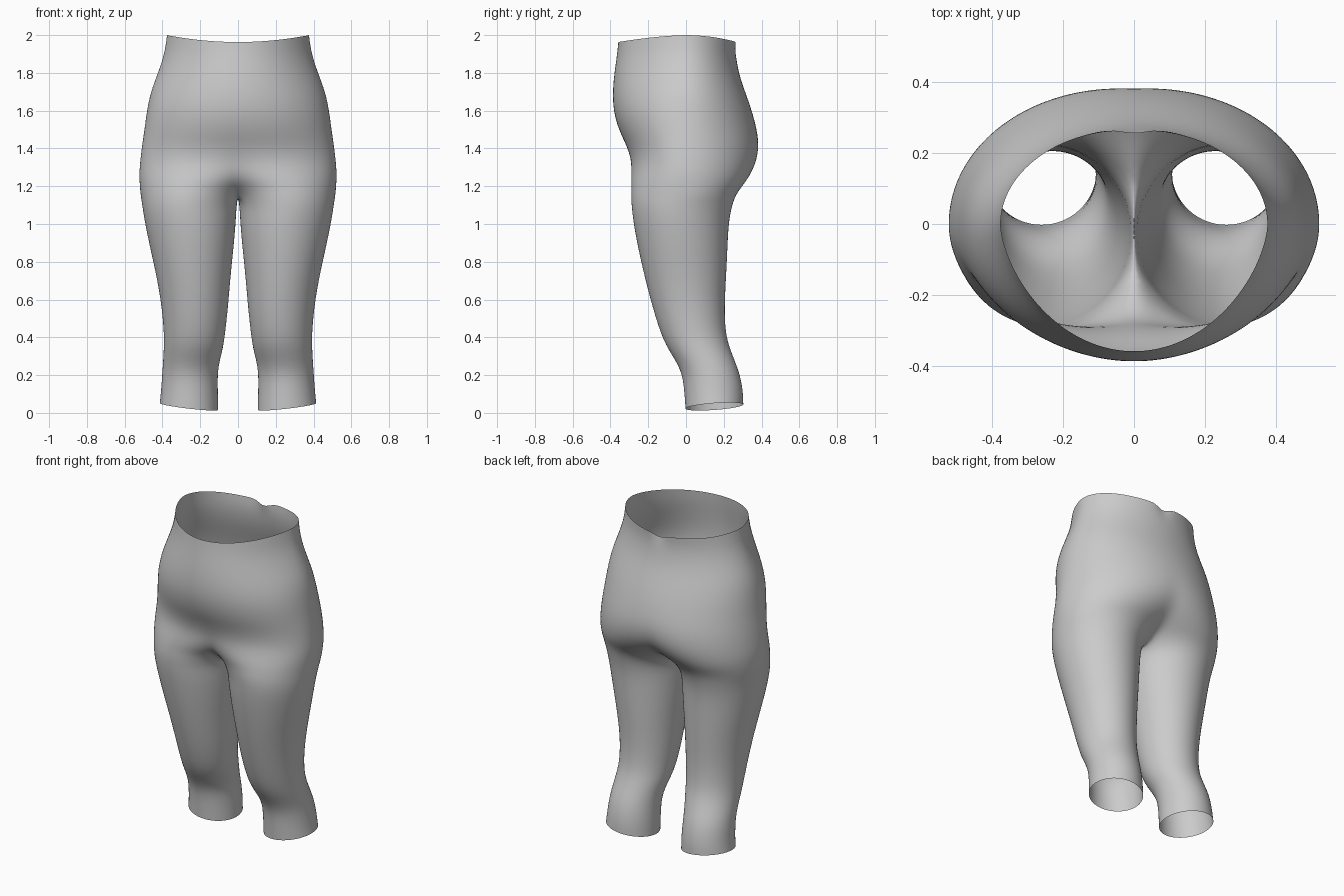
import bpy
import bmesh
from math import sin, cos, acos, pi, radians, exp

if "Cube" in bpy.data.objects:
    bpy.data.objects.remove(bpy.data.objects["Cube"])

OUTER, INNER = 20, 4          # segments on the outer arc / inner thigh of each half ring

# height, outer half width, ring centre x, front y, back y
TORSO = [
    (1.98, .377, 0, -.360, .270), (1.90, .390, 0, -.366, .264),
    (1.80, .425, 0, -.381, .279), (1.70, .464, 0, -.390, .314),
    (1.60, .484, 0, -.386, .350), (1.50, .497, .01, -.358, .376),
    (1.42, .509, .035, -.317, .387), (1.34, .519, .08, -.291, .378),
    (1.27, .525, .14, -.293, .350), (1.21, .523, .20, -.296, .312),
    (1.15, .518, .243, -.294, .264),
]
LEG = [
    (1.09, .508, .257, -.290, .244), (1.00, .494, .252, -.280, .227),
    (.85, .462, .243, -.251, .221), (.70, .428, .234, -.216, .213),
    (.55, .404, .228, -.176, .205), (.42, .393, .230, -.135, .211),
    (.34, .394, .236, -.098, .234), (.27, .398, .248, -.052, .262),
    (.20, .403, .255, -.020, .288), (.11, .409, .257, -.010, .304),
    (.03, .416, .260, -.004, .305),
]


def torso_ring(z, w, c, front, back):
    """Half ring from the front centre line round the hip to the back centre line."""
    a = w - c
    end = acos(-c / a)
    pts = []
    for j in range(OUTER + 1):
        t = -end + 2 * end * j / OUTER
        s = sin(t)
        power = 1 + .25 * max(0, min(1, (z - 1.6) / .25))   # belly side narrows at the waist
        y = -abs(front) * abs(s) ** power if s < 0 else back * s
        x = 0 if j in (0, OUTER) else c + a * cos(t)
        pts.append([x, y, z])
    return pts


def leg_ring(z, w, c, front, back):
    """Closed ring whose first points continue the outer arc of the torso."""
    mid, d = (front + back) / 2, (back - front) / 2
    n = OUTER + INNER
    pts = []
    for j in range(n):
        t = radians(-150) + 2 * pi * j / n
        pts.append([c + (w - c) * cos(t), mid + d * sin(t), z])
    return pts


rows = [torso_ring(*r) for r in TORSO]

# Waist edge: high at the hips, with a small notch at the back centre
for p in rows[0]:
    p[2] = 1.963 + .037 * (p[0] / .377) ** 2
    if p[1] > 0:
        dent = exp(-(p[0] / .03) ** 2)
        p[2] -= .03 * dent
        p[1] -= .02 * dent

# Crotch bridge closes the last torso ring along the centre line
last = rows[-1]
y_back, y_front = last[-1][1], last[0][1]
for k in range(1, INNER):
    last.append([0, y_back + (y_front - y_back) * k / INNER, TORSO[-1][0]])

rows += [leg_ring(*r) for r in LEG]

# Slanted hem, lowest at the inner front
for p in rows[-1]:
    p[2] = .004 + .036 * (p[0] - .10) / .31 + .022 * p[1] / .305

bm = bmesh.new()
grid = [[bm.verts.new(p) for p in row] for row in rows]
for i in range(len(grid) - 1):
    up, low = grid[i], grid[i + 1]
    closed = i >= len(TORSO) - 1
    n = OUTER + INNER if closed else OUTER
    for j in range(n):
        k = (j + 1) % (OUTER + INNER)
        bm.faces.new((up[j], low[j], low[k], up[k]))

mesh = bpy.data.meshes.new("leggings")
bm.to_mesh(mesh)
bm.free()
leggings = bpy.data.objects.new("leggings", mesh)
bpy.context.collection.objects.link(leggings)
for poly in mesh.polygons:
    poly.use_smooth = True

# Mirror to the other leg, then smooth the cloth
mirror = leggings.modifiers.new("mirror", 'MIRROR')
mirror.use_axis[0] = True
mirror.merge_threshold = .0005
smooth = leggings.modifiers.new("smooth", 'SUBSURF')
smooth.levels = smooth.render_levels = 2
